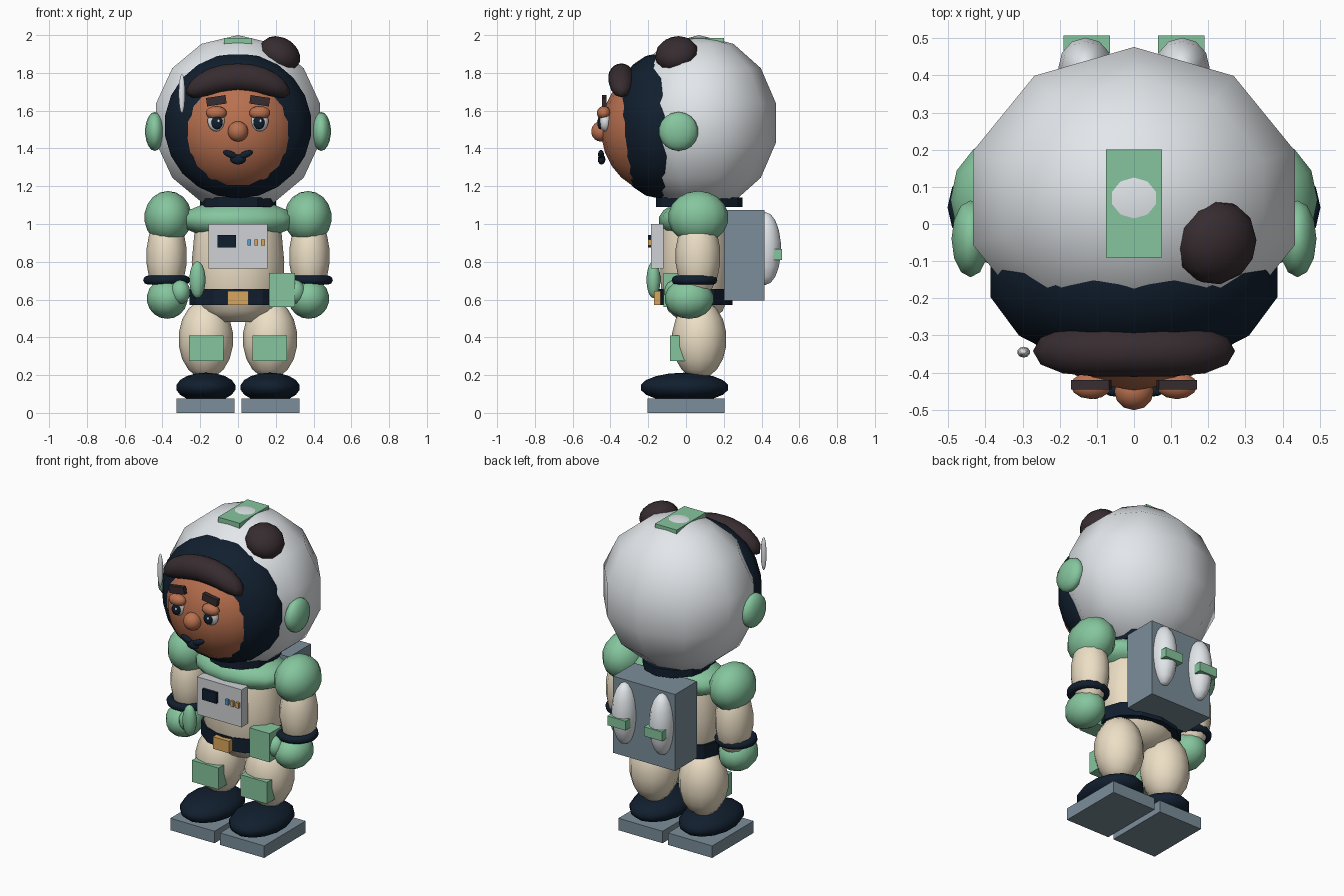
import bpy, math
from mathutils import Vector, Matrix

if "Cube" in bpy.data.objects:
    bpy.data.objects.remove(bpy.data.objects["Cube"])

def material(name, rgb):
    m = bpy.data.materials.new(name)
    m.diffuse_color = (*[(c / 255) ** 2.2 for c in rgb], 1)
    m.use_nodes = True
    m.node_tree.nodes["Principled BSDF"].inputs["Base Color"].default_value = m.diffuse_color
    return m

GREEN = material("green", (132, 196, 156))
BEIGE = material("beige", (236, 222, 196))
DARK = material("navy", (24, 36, 50))
HAIR = material("dark_brown", (58, 48, 52))
SKIN = material("skin", (184, 112, 80))
SLATE = material("slate", (122, 140, 152))
WHITE = material("white", (226, 230, 234))
PANEL = material("light_grey", (205, 208, 212))
GOLD = material("gold", (216, 164, 92))
BLUE = material("blue", (90, 160, 210))

def finish(name, mat, smooth, rot=(0, 0, 0)):
    o = bpy.context.object
    o.name = name
    o.data.materials.append(mat)
    o.rotation_euler = rot
    if smooth:
        bpy.ops.object.shade_smooth()
    return o

def ball(name, loc, radii, mat, seg=12, rings=9, rot=(0, 0, 0)):
    bpy.ops.mesh.primitive_uv_sphere_add(segments=seg, ring_count=rings, radius=1)
    bpy.context.object.data.transform(Matrix.Diagonal((*radii, 1)))
    bpy.context.object.location = loc
    return finish(name, mat, True, rot)

def box(name, lo, hi, mat, rot=(0, 0, 0)):
    lo, hi = Vector(lo), Vector(hi)
    bpy.ops.mesh.primitive_cube_add(size=1)
    bpy.context.object.data.transform(Matrix.Diagonal((*(hi - lo), 1)))
    bpy.context.object.location = (lo + hi) / 2
    return finish(name, mat, False, rot)

def tube(name, loc, rx, ry, h, mat, seg=12):
    bpy.ops.mesh.primitive_cylinder_add(vertices=seg, radius=1, depth=h)
    bpy.context.object.data.transform(Matrix.Diagonal((rx, ry, 1, 1)))
    bpy.context.object.location = loc
    finish(name, mat, False)

def lathe(name, profile, loc, ysc, mat, seg=14):
    n = len(profile)
    verts = [(r * math.cos(t), ysc * r * math.sin(t), z)
             for k in range(seg) for t in [2 * math.pi * k / seg] for r, z in profile]
    faces = [(k * n + i, (k + 1) % seg * n + i, (k + 1) % seg * n + i + 1, k * n + i + 1)
             for k in range(seg) for i in range(n - 1)]
    faces += [tuple(k * n for k in reversed(range(seg))), tuple(k * n + n - 1 for k in range(seg))]
    me = bpy.data.meshes.new(name)
    me.from_pydata(verts, [], faces)
    o = bpy.data.objects.new(name, me)
    bpy.context.collection.objects.link(o)
    o.location = loc
    me.materials.append(mat)
    me.shade_smooth()

# helmet, visor lining and face
ball("helmet", (0, .07, 1.535), (.468, .417, .465), WHITE, 10, 7)
ball("visor_lining", (0, -.14, 1.52), (.40, .26, .385), DARK, 14, 11)
ball("face", (0, -.13, 1.5), (.345, .32, .34), SKIN, 18, 13)
box("helmet_crest", (-.075, -.09, 1.95), (.075, .2, 1.986), GREEN)
ball("visor_glint", (-.297, -.345, 1.69), (.018, .015, .105), WHITE, 10, 7)

# hair: drooping fringe and a bun on the helmet
fringe = ball("hair_fringe", (0, -.342, 1.775), (.275, .07, .075), HAIR, 16, 11)
for v in fringe.data.vertices:
    x = min(1, abs(v.co.x) / .275)
    grow = min(1.6, (1 - x ** 4) ** .5 / max(.05, (1 - x * x) ** .5))
    v.co.y *= grow
    v.co.z = v.co.z * grow - .075 * x * x
bun = ball("hair_bun", (.222, -.05, 1.9), (.115, .115, .085), HAIR, 12, 9)
bun.rotation_euler = Vector((.22, -.1, .375)).to_track_quat('Z', 'Y').to_euler()

# nose and mouth
ball("nose", (0, -.45, 1.49), (.054, .052, .054), SKIN)
ball("lower_lip", (0, -.447, 1.342), (.042, .02, .027), DARK)

# torso
lathe("torso", [(.1, .48), (.19, .54), (.24, .64), (.245, .8), (.23, .96), (.17, 1.1)],
      (0, .05, 0), .78, BEIGE)
ball("chest_yoke", (0, .05, 1.02), (.31, .195, .105), GREEN, 14, 9)
tube("neck_ring", (0, .07, 1.115), .2, .23, .05, DARK)
tube("belt", (0, .05, .613), .258, .195, .085, DARK)
box("belt_buckle", (-.055, -.17, .57), (.055, -.12, .645), GOLD)

# chest panel
box("control_panel", (-.155, -.185, .765), (.155, -.12, 1.0), PANEL)
box("panel_screen", (-.108, -.202, .875), (-.01, -.18, .942), DARK)
for x, m in ((.06, BLUE), (.097, GOLD), (.133, GOLD)):
    box("panel_button", (x - .01, -.2, .885), (x + .01, -.18, .918), m)

# belt pouch and hanging grip
box("belt_pouch", (.165, -.12, .56), (.302, .0, .74), GREEN)
ball("belt_grip", (-.215, -.172, .705), (.043, .037, .098), GREEN)

# backpack
box("backpack", (-.215, .2, .595), (.215, .415, 1.075), SLATE)

for s in (-1, 1):
    # eyes and brows
    ball("eyeball", (s * .115, -.428, 1.545), (.046, .033, .055), WHITE)
    ball("pupil", (s * .111, -.455, 1.537), (.03, .014, .036), DARK)
    ball("pupil_glint", (s * .111 + .008, -.466, 1.545), (.008, .006, .009), WHITE, 8, 5)
    ball("eyelid", (s * .115, -.435, 1.588), (.056, .037, .036), SKIN)
    x = s * .115
    box("eyebrow", (x - .052, -.446, 1.63), (x + .052, -.42, 1.675), HAIR, (0, s * .15, 0))
    ball("upper_lip", (s * .04, -.45, 1.368), (.045, .016, .018), DARK, 10, 7, (0, -s * .4, 0))
    # helmet earpiece
    ball("earpiece", (s * .44, -.04, 1.49), (.052, .105, .103), GREEN, 12, 9)
    # arm
    ball("shoulder", (s * .37, .065, 1.035), (.126, .16, .14), GREEN)
    ball("arm", (s * .378, .063, .83), (.108, .12, .22), BEIGE)
    bpy.ops.mesh.primitive_torus_add(major_radius=.1, minor_radius=.024, major_segments=14,
                                     minor_segments=8, location=(s * .378, .045, .703))
    finish("wrist_ring", DARK, True)
    ball("hand", (s * .375, .017, .605), (.108, .13, .107), GREEN)
    ball("thumb", (s * .305, -.06, .64), (.052, .055, .063), GREEN)
    # leg
    ball("leg", (s * .17, .07, .39), (.145, .145, .21), BEIGE)
    box("knee_pad", (s * .168 - .092, -.085, .275), (s * .168 + .092, .0, .41), GREEN)
    # boot
    ball("boot", (s * .17, -.008, .135), (.162, .235, .078), DARK, 14, 9)
    box("boot_sole", (s * .172 - .153, -.205, 0), (s * .172 + .153, .205, .075), SLATE)
    for dx in (-.07, .07):
        box("boot_stud", (s * .17 + dx - .01, -.195, .132), (s * .17 + dx + .01, -.165, .15), GOLD)
    # backpack tank and strap
    ball("air_tank", (s * .13, .42, .87), (.075, .083, .193), WHITE)
    box("tank_strap", (s * .127 - .063, .46, .81), (s * .127 + .063, .508, .868), GREEN)
